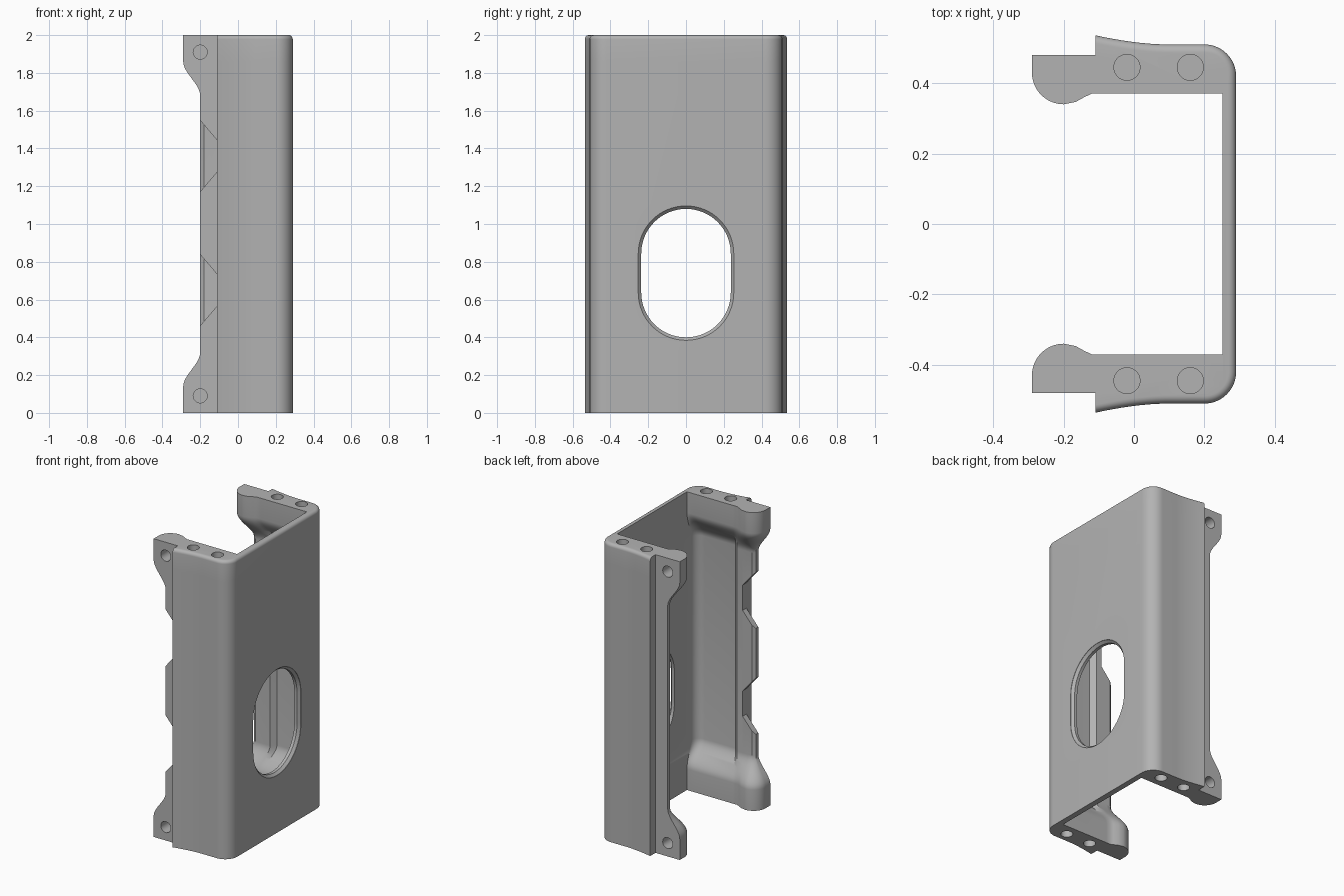
import bpy, bmesh, math

if "Cube" in bpy.data.objects:
    bpy.data.objects.remove(bpy.data.objects["Cube"])

grey = bpy.data.materials.new("plain_grey")
grey.diffuse_color = (0.45, 0.45, 0.45, 1)
grey.use_nodes = True
grey.node_tree.nodes["Principled BSDF"].inputs["Base Color"].default_value = grey.diffuse_color
FRONT = 0.252          # inner face of the front plate


def loft(name, rings):
    """Closed solid through a list of equal-length point rings."""
    bm = bmesh.new()
    vs = [[bm.verts.new(p) for p in r] for r in rings]
    n = len(vs[0])
    for a, b in zip(vs, vs[1:]):
        for i in range(n):
            j = (i + 1) % n
            bm.faces.new((a[i], a[j], b[j], b[i]))
    bm.faces.new(vs[0])
    bm.faces.new(vs[-1])
    bmesh.ops.recalc_face_normals(bm, faces=bm.faces)
    me = bpy.data.meshes.new(name)
    bm.to_mesh(me)
    bm.free()
    ob = bpy.data.objects.new(name, me)
    bpy.context.collection.objects.link(ob)
    me.materials.append(grey)
    return ob


def outer(d):
    """Outer skin of one side, flared rear edge to rounded corner, shrunk by d."""
    pts = []
    for i in range(9):
        t = i / 8
        pts.append((-0.11 + 0.2 * t, 0.51 + 0.026 * (1 - t) ** 1.7 - d))
    for i in range(13):
        a = math.pi / 2 * i / 12
        pts.append((0.2 + (0.09 - d) * math.sin(a), 0.42 + (0.09 - d) * math.cos(a)))
    return pts


def inner(t):
    """Inner skin of one side, from solid end block (t=0) to thin middle (t=1)."""
    pairs = [((-0.29, 0.48), (-0.2, 0.48))]
    for i in range(11):
        a, k = math.pi / 2 * i / 10, i / 10
        pairs.append(((-0.2 - 0.09 * math.cos(a), 0.43 - 0.09 * math.sin(a)),
                      (-0.2 + 0.02 * k, 0.455 - 0.015 * k)))
    pairs += [((-0.165, 0.347), (-0.15, 0.44)), ((-0.14, 0.361), (-0.11, 0.44)),
              ((-0.12, 0.37), (-0.07, 0.44)), ((-0.09, 0.37), (-0.04, 0.47)),
              ((0.192, 0.37), (0.192, 0.47))]
    for i in range(1, 8):
        a = math.pi / 2 * i / 7
        pairs.append(((0.192 + 0.06 * i / 7, 0.37),
                      (FRONT - 0.06 + 0.06 * math.sin(a), 0.41 + 0.06 * math.cos(a))))
    return [tuple(p + (q - p) * t for p, q in zip(e, m)) for e, m in pairs]


def section(z, t, d):
    """Whole C-shaped cross-section at height z."""
    half_out = [(-0.11, 0.48)] + outer(d)
    half_in = inner(t)
    ring = half_out + [(x, -y) for x, y in reversed(half_out)]
    ring += [(x, -y) for x, y in half_in] + list(reversed(half_in))
    return [(x, y, z) for x, y in ring]


# Heights: end block, scooped transition, thin middle, and rounded top edge
STEPS, Z0, Z1, R = 12, 0.14, 0.32, 0.022
scoop = []
for i in range(STEPS + 1):
    s = i / STEPS
    scoop.append((Z0 + (Z1 - Z0) * s, s * s * (3 - 2 * s)))
levels = [(0, 0, 0)] + [(z, t, 0) for z, t in scoop]
levels += [(2 - z, t, 0) for z, t in reversed(scoop)]
for i in range(7):
    a = math.pi / 2 * i / 6
    levels.append((2 - R + R * math.sin(a), 0, R * (1 - math.cos(a))))
housing = loft("channel_housing", [section(*l) for l in levels])

cutters = []


def pin_hole(axis, u, v, start, end, r=0.037, n=28):
    rings = []
    for w in (start, end):
        ring = []
        for i in range(n):
            a = 2 * math.pi * i / n
            p, q = u + r * math.cos(a), v + r * math.sin(a)
            ring.append((p, q, w) if axis == "z" else (p, w, q))
        rings.append(ring)
    cutters.append(loft("hole_cutter", rings))


# Blind screw holes in the end faces and in the rear lugs
for s in (-1, 1):
    for x in (-0.02, 0.16):
        pin_hole("z", x, s * 0.445, -0.05, 0.12)
        pin_hole("z", x, s * 0.445, 1.88, 2.05)
    for z in (0.09, 1.91):
        pin_hole("y", -0.2, z, s * 0.39, s * 0.6)

# Tapered notches in one rear flange
for zc in (1.36, 0.65):
    prof = [(-0.25, 0.247), (-0.112, 0.085), (-0.112, -0.085), (-0.25, -0.247)]
    cutters.append(loft("notch_cutter", [[(x, y, zc + z) for x, z in prof]
                                         for y in (-0.55, -0.3)]))

# Oblong window in the front plate with a rounded outer rim
rings = []
rim = [(0.2, 0)] + [(0.288 - 0.016 * math.cos(a), 0.016 * (1 - math.sin(math.pi / 2 - a)))
                    for a in [math.pi / 2 * i / 5 for i in range(6)]] + [(0.32, 0.016)]
for x, grow in rim:
    r, ring = 0.237 + grow, []
    for zc, a0 in ((0.843, 0), (0.637, math.pi)):
        for i in range(33):
            a = a0 + math.pi * i / 32
            ring.append((x, r * math.cos(a), zc + r * math.sin(a)))
    rings.append(ring)
cutters.append(loft("window_cutter", rings))

# Apply the cuts and shade
bpy.context.view_layer.objects.active = housing
housing.select_set(True)
for c in cutters:
    m = housing.modifiers.new("cut", "BOOLEAN")
    m.operation, m.solver, m.object = "DIFFERENCE", "EXACT", c
    bpy.ops.object.modifier_apply(modifier=m.name)
    bpy.data.objects.remove(c)
bpy.ops.object.shade_smooth_by_angle(angle=math.radians(30))
